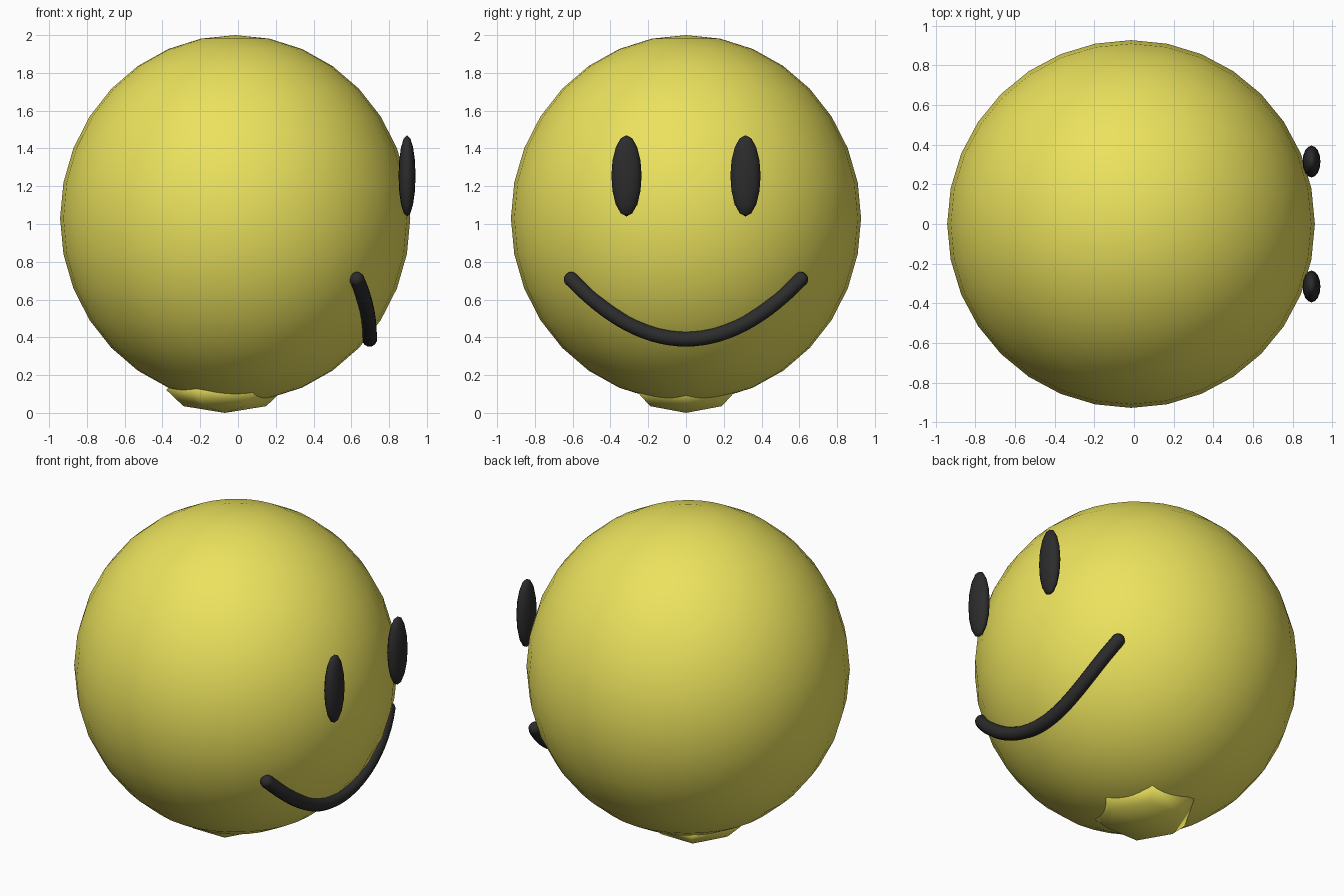
import bpy
from math import sqrt, pi

if "Cube" in bpy.data.objects:
    bpy.data.objects.remove(bpy.data.objects["Cube"])


def material(name, rgb):
    m = bpy.data.materials.new(name)
    m.diffuse_color = (*rgb, 1)
    m.use_nodes = True
    m.node_tree.nodes["Principled BSDF"].inputs["Base Color"].default_value = m.diffuse_color
    return m


yellow = material("yellow", (0.83, 0.76, 0.11))
black = material("black", (0.025, 0.025, 0.025))

CX, CZ, R, RZ = -0.015, 1.03, 0.927, 0.97


def ellipsoid(name, loc, radii, segs, rings, mat, turn=0):
    bpy.ops.mesh.primitive_uv_sphere_add(segments=segs, ring_count=rings, radius=1,
                                         location=loc, rotation=(0, 0, turn))
    o = bpy.context.object
    o.name = name
    o.scale = radii
    bpy.ops.object.transform_apply(location=False, rotation=True, scale=True)
    bpy.ops.object.shade_smooth()
    o.data.materials.append(mat)
    return o


# head and the small low-poly base knob
ellipsoid("head", (CX, 0, CZ), (R, R, RZ), 32, 16, yellow)
ellipsoid("base_knob", (-0.07, 0, 0.122), (0.31, 0.31, 0.122), 6, 4, yellow, pi / 6)

# eyes, mirrored across y
for side, tag in ((-1, "left"), (1, "right")):
    ellipsoid(f"eye_{tag}", (0.895, side * 0.315, 1.255), (0.045, 0.08, 0.215), 16, 8, black)


# smile: parabola wrapped onto the head surface
def smile_point(y):
    z = 0.39 + 0.86 * y * y
    x = CX + R * sqrt(1 - (y / R) ** 2 - ((z - CZ) / RZ) ** 2) + 0.015
    return x, y, z


W, N = 0.607, 28
curve = bpy.data.curves.new("smile", 'CURVE')
curve.dimensions = '3D'
curve.bevel_depth = 0.04
curve.bevel_resolution = 4
spline = curve.splines.new('POLY')
spline.points.add(N)
for i, p in enumerate(spline.points):
    p.co = (*smile_point(-W + 2 * W * i / N), 1)
    p.radius = 1
spline.use_smooth = True
smile = bpy.data.objects.new("smile", curve)
bpy.context.collection.objects.link(smile)
curve.materials.append(black)

# rounded smile ends
for side, tag in ((-1, "left"), (1, "right")):
    ellipsoid(f"smile_end_{tag}", smile_point(side * W), (0.04, 0.04, 0.04), 12, 8, black)
